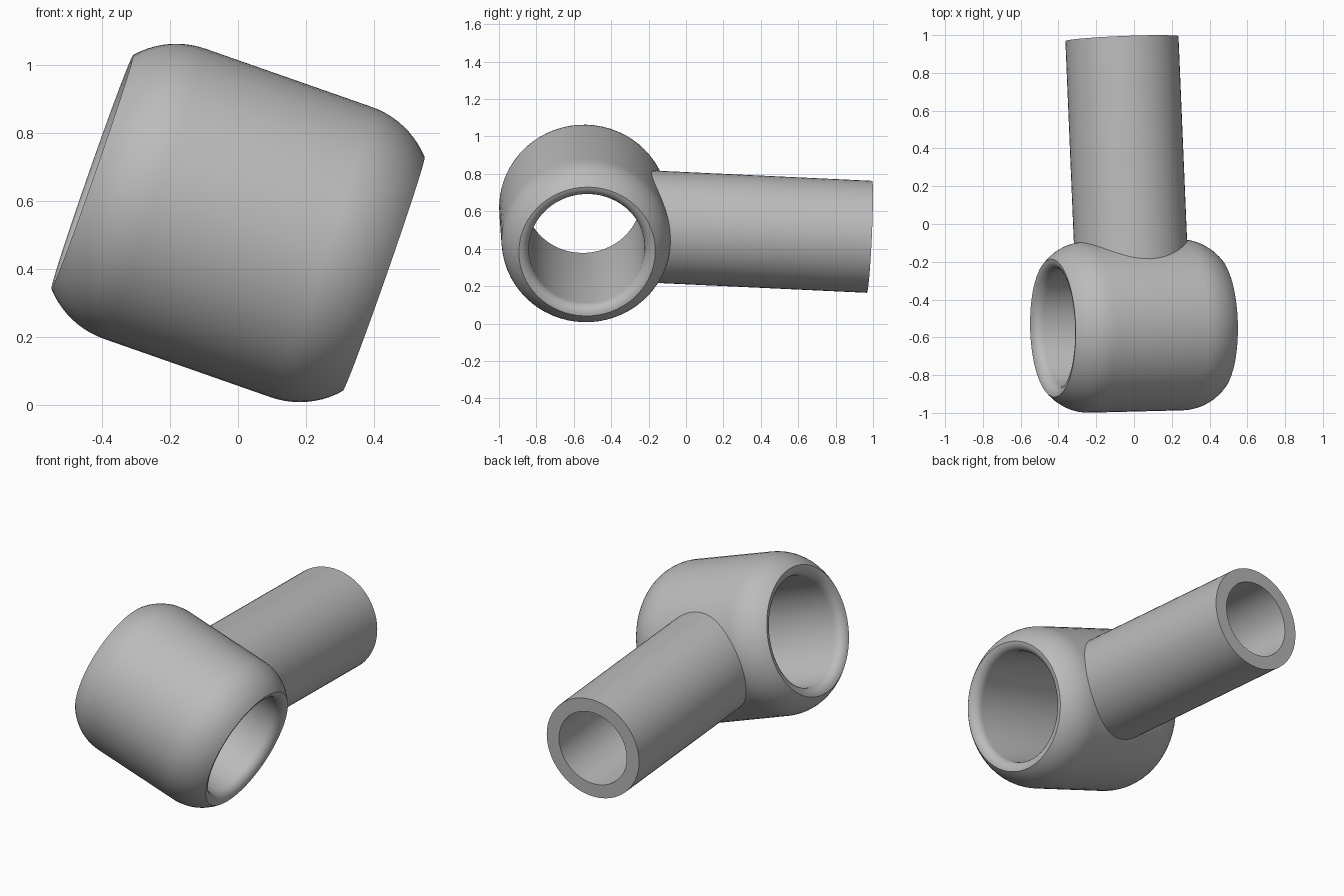
import bpy, bmesh, math
from mathutils import Vector

if "Cube" in bpy.data.objects:
    bpy.data.objects.remove(bpy.data.objects["Cube"])

SEGMENTS = 64
CENTRE = Vector((0, -0.54, 0.535))

grey = bpy.data.materials.new("mid grey")
grey.diffuse_color = (0.5, 0.5, 0.5, 1)
grey.use_nodes = True
grey.node_tree.nodes["Principled BSDF"].inputs["Base Color"].default_value = grey.diffuse_color


def lathe(name, profile, axis):
    """Spin a closed (distance along axis, radius) outline around an axis through CENTRE."""
    bm = bmesh.new()
    rings = []
    for i in range(SEGMENTS):
        a = 2 * math.pi * i / SEGMENTS
        rings.append([bm.verts.new((r * math.cos(a), r * math.sin(a), u)) for u, r in profile])
    n = len(profile)
    for i in range(SEGMENTS):
        p, q = rings[i], rings[(i + 1) % SEGMENTS]
        for j in range(n):
            k = (j + 1) % n
            bm.faces.new((p[j], q[j], q[k], p[k]))
    bmesh.ops.recalc_face_normals(bm, faces=bm.faces)
    mesh = bpy.data.meshes.new(name)
    bm.to_mesh(mesh)
    bm.free()
    mesh.materials.append(grey)
    obj = bpy.data.objects.new(name, mesh)
    bpy.context.collection.objects.link(obj)
    obj.location = CENTRE
    obj.rotation_mode = 'QUATERNION'
    obj.rotation_quaternion = Vector((0, 0, 1)).rotation_difference(Vector(axis).normalized())
    bpy.ops.object.select_all(action='DESELECT')
    obj.select_set(True)
    bpy.context.view_layer.objects.active = obj
    bpy.ops.object.shade_smooth_by_angle(angle=math.radians(30))
    return obj


def arc(cu, cr, radius, start, end, steps):
    """Points of a circular arc; angle 0 points along the axis, 90 points outward."""
    angles = [math.radians(start + (end - start) * i / steps) for i in range(steps + 1)]
    return [(cu + radius * math.cos(a), cr + radius * math.sin(a)) for a in angles]


# Housing: rounded outer shoulder, sharp rim, then a small rounded lip into the bore
shoulder = arc(0.26, 0.193, 0.26, 90, 41.4, 10)
lip = arc(0.40, 0.365, 0.055, 0, -90, 6)[1:]
half = shoulder + lip
housing_profile = half + [(-u, r) for u, r in reversed(half)]
lathe("housing", housing_profile, (0.943, 0.024, -0.33))

# Shank: hollow tube whose base is buried in the housing wall
shank_profile = [(0.325, 0.30), (1.524, 0.30), (1.524, 0.22), (0.325, 0.22)]
lathe("shank", shank_profile, (-0.042, 1, -0.047))
